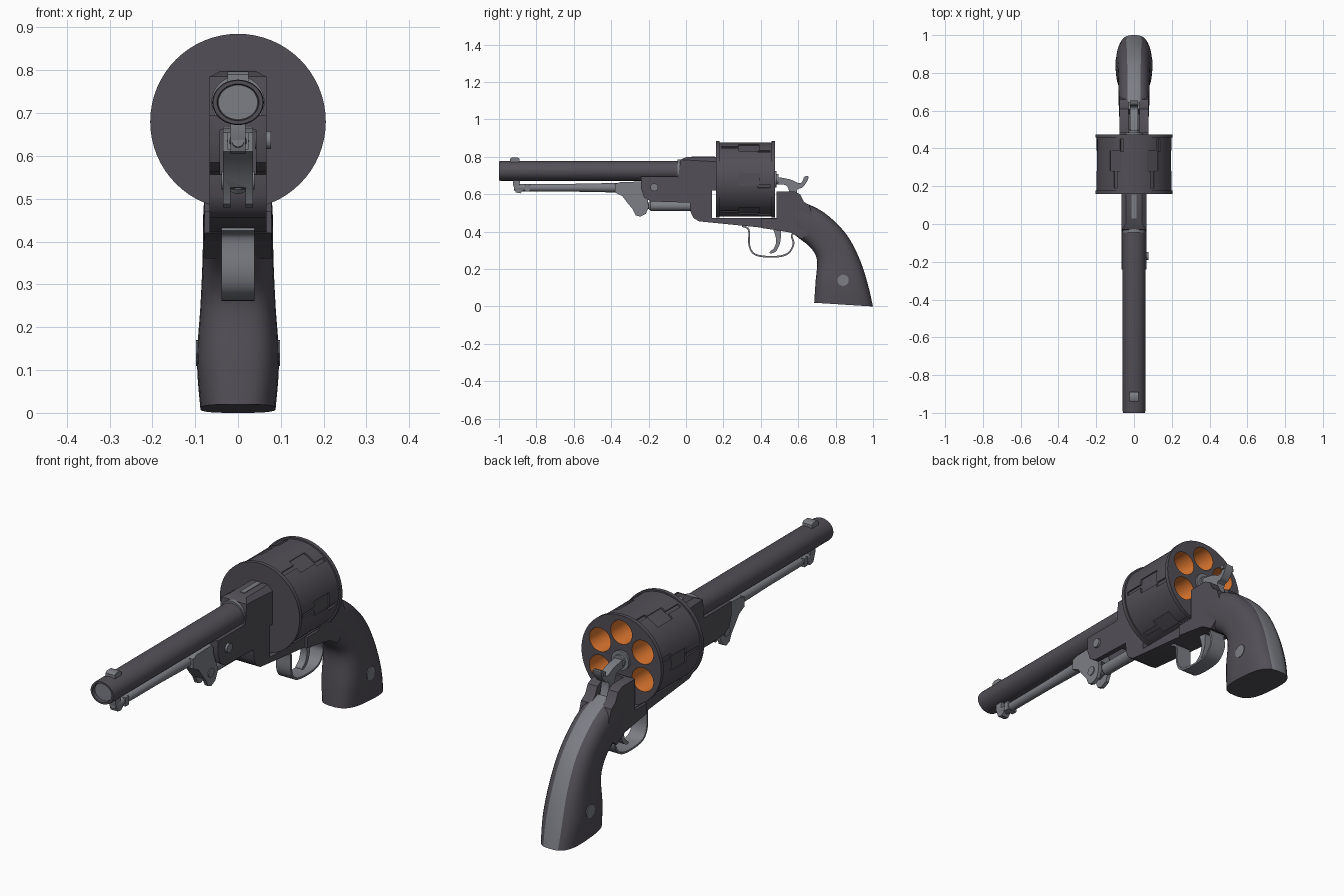
import bpy, bmesh, math
from mathutils import Vector, Matrix

if "Cube" in bpy.data.objects:
    bpy.data.objects.remove(bpy.data.objects["Cube"])


def material(name, rgb):
    m = bpy.data.materials.new(name)
    m.diffuse_color = (*rgb, 1)
    m.use_nodes = True
    m.node_tree.nodes["Principled BSDF"].inputs["Base Color"].default_value = m.diffuse_color
    return m


DARK = material("dark_steel", (0.085, 0.078, 0.095))
LIGHT = material("bright_steel", (0.2, 0.21, 0.235))
ORANGE = material("chamber_orange", (0.75, 0.19, 0.03))


def finish(name, bm, mats):
    bmesh.ops.recalc_face_normals(bm, faces=bm.faces)
    me = bpy.data.meshes.new(name)
    bm.to_mesh(me)
    bm.free()
    o = bpy.data.objects.new(name, me)
    bpy.context.collection.objects.link(o)
    for m in mats:
        me.materials.append(m)
    return o


def spline(pts, n=5):
    """Catmull-Rom through tuples of any size."""
    out = []
    P = [pts[0]] + pts + [pts[-1]]
    for i in range(1, len(P) - 2):
        for k in range(n):
            t = k / n
            out.append(tuple(0.5 * (2*b + (c-a)*t + (2*a-5*b+4*c-d)*t*t + (3*b-a-3*c+d)*t**3)
                             for a, b, c, d in zip(*P[i-1:i+3])))
    return out + [pts[-1]]


def profile(name, pts, w, mat, top_bevel=None):
    """Side outline (y, z) extruded from -w to w."""
    bm = bmesh.new()
    f = bm.faces.new([bm.verts.new((-w, y, z)) for y, z in pts])
    r = bmesh.ops.extrude_face_region(bm, geom=[f])
    bmesh.ops.translate(bm, verts=[v for v in r['geom'] if isinstance(v, bmesh.types.BMVert)],
                        vec=(2*w, 0, 0))
    if not any(f.normal.x < 0 and len(f.verts) == len(pts) and f.verts[0].co.x < 0 for f in bm.faces):
        bm.normal_update()
    if top_bevel:
        es = [e for e in bm.edges if all(v.co.z > 0.79 for v in e.verts)
              and abs(e.verts[0].co.x - e.verts[1].co.x) < 1e-4]
        bmesh.ops.bevel(bm, geom=es, offset=top_bevel, segments=1, affect='EDGES')
    return finish(name, bm, [mat])


def lathe(name, pts, z, mat, n=40, sx=1):
    """(y, radius) outline turned about a y axis at height z, both ends capped."""
    bm = bmesh.new()
    rings = [[bm.verts.new((sx * r * math.sin(2*math.pi*i/n), y, z + r * math.cos(2*math.pi*i/n)))
              for i in range(n)] for y, r in pts]
    for a, b in zip(rings, rings[1:]):
        for i in range(n):
            bm.faces.new((a[i], a[(i+1) % n], b[(i+1) % n], b[i]))
    bm.faces.new(rings[0])
    bm.faces.new(rings[-1])
    return finish(name, bm, [mat])


def pin(name, y, z, r, x0, x1, mat=LIGHT):
    bm = bmesh.new()
    bmesh.ops.create_cone(bm, cap_ends=True, segments=20, radius1=r, radius2=r, depth=x1-x0,
                          matrix=Matrix.Translation(((x0+x1)/2, y, z)) @ Matrix.Rotation(math.pi/2, 4, 'Y'))
    return finish(name, bm, [mat])


def add_box(bm, lo, hi, rot=Matrix()):
    lo, hi = Vector(lo), Vector(hi)
    bmesh.ops.create_cube(bm, size=1, matrix=rot @ Matrix.Translation((lo+hi)/2)
                          @ Matrix.Diagonal((*(hi-lo), 1)))


def box(name, lo, hi, mat):
    bm = bmesh.new()
    add_box(bm, lo, hi)
    return finish(name, bm, [mat])


def cut(o, cutter):
    """Subtract the cutter, trying another solver if a result comes out empty."""
    bpy.context.view_layer.objects.active = o
    backup = o.data.copy()
    for solver in ('EXACT', 'MANIFOLD', 'FLOAT'):
        m = o.modifiers.new("cut", 'BOOLEAN')
        m.operation, m.object, m.solver = 'DIFFERENCE', cutter, solver
        if solver == 'EXACT':
            m.material_mode = 'TRANSFER'
        bpy.ops.object.modifier_apply(modifier="cut")
        if len(o.data.polygons) > len(backup.polygons):
            break
        o.data = backup.copy()
    bpy.data.objects.remove(cutter)


# Barrel with bore, collar and front sight
lathe("barrel", [(0, .053), (-.99, .053), (-1, .051), (-1, .043), (-.995, .041), (-.7, .041)],
      .725, DARK, sx=1.14)
lathe("bore_lining", [(-.985, .0405), (-.72, .0405)], .725, LIGHT, sx=1.14)
lathe("barrel_collar", [(-.045, .062), (-.025, .062)], .725, LIGHT)
profile("front_sight", [(-.94, .765), (-.94, .79), (-.93, .797), (-.9, .797), (-.89, .79), (-.89, .765)],
        .024, LIGHT)

# Frame: barrel lug and lower strap, then the wider rear block
frame = profile("frame", [
    (-.24, .695), (-.24, .63), (-.225, .585), (-.19, .562), (.02, .555), (.025, .505), (.04, .473),
    (.07, .455), (.37, .425), (.485, .415), (.485, .473), (.14, .473), (.14, .62), (.16, .62), (.16, .798),
    (0, .798), (-.03, .785), (-.04, .695)], .066, DARK, .024)
cut(frame, box("lug_slot", (-.042, -.4, .4), (.042, -.03, .66), DARK))
rear = profile("rear_frame", [
    (.40, .42), (.47, .41), (.56, .395), (.62, .36), (.7, .42), (.66, .54), (.63, .56),
    (.61, .60), (.58, .615), (.485, .615), (.485, .47), (.40, .47)], .078, DARK)
cut(rear, box("hammer_slot", (-.028, .5, .5), (.028, .8, .8), DARK))
box("top_rib", (-.012, .03, .78), (.012, .155, .801), LIGHT)
pin("lug_screw", -.17, .637, .021, .04, .077)

# Cylinder with six chambers and stepped surface slots
CZ = .68
drum = lathe("cylinder", [(.16, .205), (.178, .205), (.178, .198), (.457, .198),
                          (.457, .205), (.475, .205)], CZ, DARK, 64)
holes = bmesh.new()
for k in range(6):
    a = math.radians(60*k)
    bmesh.ops.create_cone(holes, cap_ends=True, segments=28, radius1=.055, radius2=.055, depth=.4,
                          matrix=Matrix.Translation((.127*math.sin(a), .4, CZ + .127*math.cos(a)))
                          @ Matrix.Rotation(math.pi/2, 4, 'X'))
cut(drum, finish("chamber_cutter", holes, [ORANGE]))
for turn, w, y0, y1, r in ((30, .009, .19, .29, .190), (30, .034, .28, .39, .1895), (41, .009, .385, .45, .189)):
    slots = bmesh.new()
    for k in range(6):
        rot = Matrix.Translation((0, 0, CZ)) @ Matrix.Rotation(math.radians(60*k + turn), 4, 'Y')
        add_box(slots, (-w, y0, r), (w, y1, .22), rot)
    cut(drum, finish("slot_cutter", slots, [DARK]))
lathe("arbor", [(.13, .05), (.17, .05)], CZ, LIGHT)
lathe("arbor_hub", [(.47, .045), (.485, .045), (.485, .028), (.495, .028)], CZ, LIGHT, 24)

# Loading rod, its catch, the lever and the plunger
lathe("loading_rod", [(-.92, .014), (-.9, .02), (-.6, .021), (-.34, .026)], .635, LIGHT, 20)
profile("rod_catch", [(-.925, .68), (-.925, .65), (-.91, .61), (-.885, .605), (-.87, .62), (-.89, .65),
                      (-.885, .68)], .018, LIGHT)
box("rod_catch_block", (-.024, -.86, .615), (.024, -.835, .655), LIGHT)
lever = profile("loading_lever", [(-.38, .655), (-.35, .665), (-.24, .668), (-.215, .63), (-.205, .58), (-.2, .53),
                                  (-.215, .495), (-.245, .48), (-.27, .488), (-.285, .52), (-.31, .55),
                                  (-.34, .59), (-.38, .61)], .035, LIGHT)
cut(lever, box("fork_slot", (-.018, -.29, .4), (.018, -.1, .58), LIGHT))
pin("lever_pivot", -.25, .543, .021, -.039, .039)
lathe("plunger", [(-.26, .017), (-.2, .017), (-.19, .027), (.04, .027)], .538, LIGHT, 20)

# Hammer with curled spur
hammer = spline([(.56, .53), (.55, .62), (.53, .65), (.485, .655), (.48, .69), (.53, .685), (.57, .675),
                 (.60, .66), (.62, .665), (.635, .695), (.655, .695), (.645, .665), (.62, .635),
                 (.595, .625), (.60, .58), (.62, .53)], 3)
profile("hammer", hammer, .02, LIGHT)
box("spur_pad", (-.028, .627, .675), (.028, .647, .69), LIGHT)

# Trigger guard band and trigger
path = spline([(.30, .43), (.335, .41), (.338, .33), (.36, .285), (.41, .268), (.50, .268), (.55, .288),
               (.575, .335), (.565, .38), (.59, .40)], 5)
outer, inner = [], []
for i, p in enumerate(path):
    d = Vector(path[min(i+1, len(path)-1)]) - Vector(path[max(i-1, 0)])
    n = Vector((-d.y, d.x)).normalized() * .0045
    outer.append(tuple(Vector(p) + n))
    inner.append(tuple(Vector(p) - n))
profile("trigger_guard", outer + inner[::-1], .038, LIGHT)
profile("trigger", spline([(.46, .43), (.482, .36), (.472, .315), (.448, .292), (.455, .283), (.485, .30),
                           (.505, .35), (.51, .43)], 4), .017, LIGHT)

# Grip lofted along its curve: front y, z, back y, z, half width
rows = spline([(.545, .41, .61, .565, .079), (.61, .36, .735, .505, .082), (.665, .315, .855, .39, .083),
               (.70, .25, .93, .25, .088), (.692, .13, .975, .11, .096), (.685, .02, 1.0, 0, .088)], 4)
N = 32
bm = bmesh.new()
rings = []
for fy, fz, by, bz, w in rows:
    ring = []
    for i in range(N):
        a = 2*math.pi*(i+.5)/N
        c, s = (math.copysign(abs(q)**.68, q) for q in (math.cos(a), math.sin(a)))
        t = (1+c)/2
        ring.append(bm.verts.new((w*s, fy + (by-fy)*t, fz + (bz-fz)*t)))
    rings.append(ring)
for a, b in zip(rings, rings[1:]):
    for i in range(N):
        f = bm.faces.new((a[i], a[(i+1) % N], b[(i+1) % N], b[i]))
        # bright strap down the back
        f.material_index = int(i < 1 or i >= N-2)
bm.faces.new(rings[0])
bm.faces.new(rings[-1])
finish("grip", bm, [DARK, LIGHT])
pin("grip_screw", .84, .14, .03, -.098, .098)

# Smooth shading with crisp edges everywhere
bpy.ops.object.select_all(action='SELECT')
bpy.ops.object.shade_smooth_by_angle(angle=math.radians(35))
